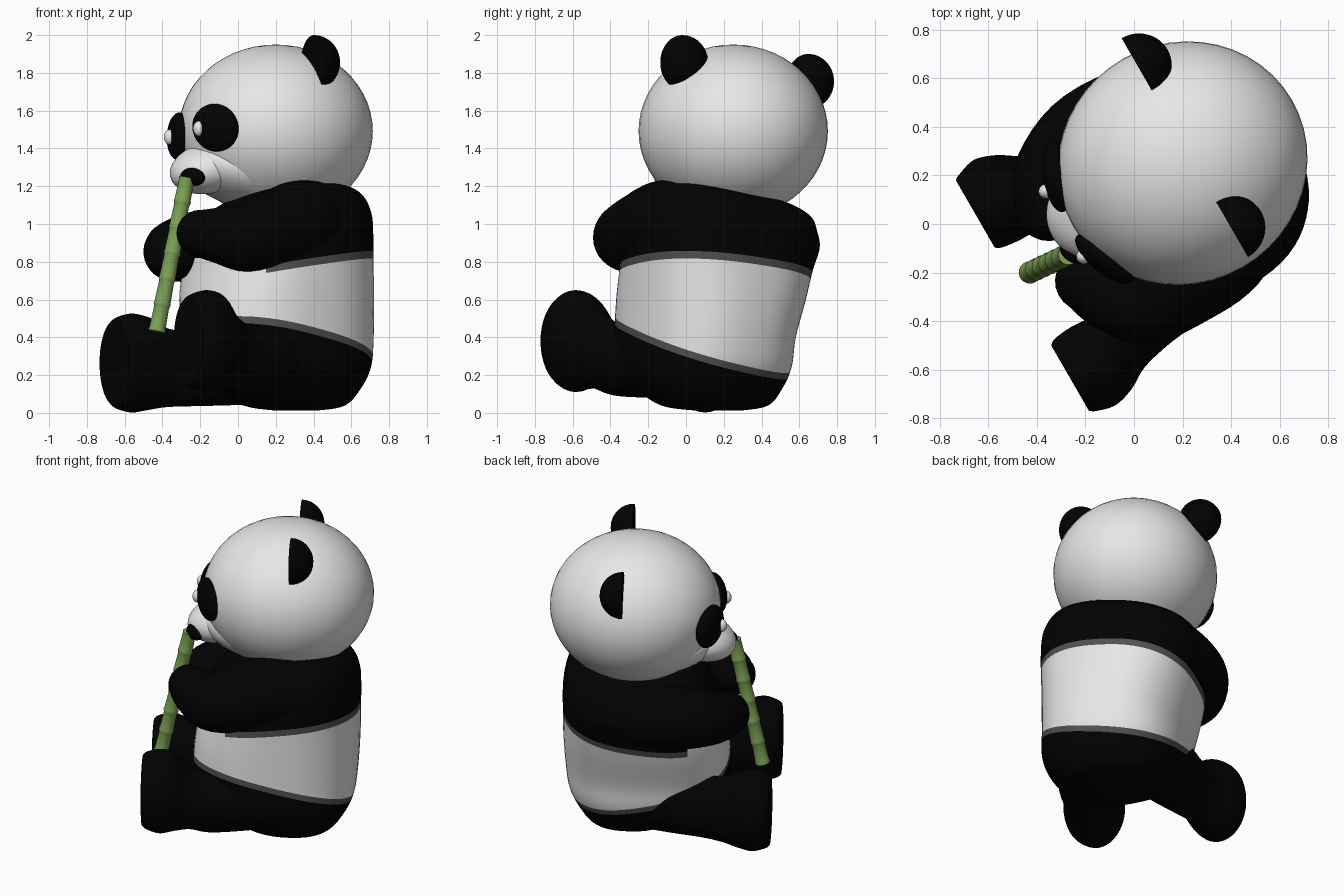
import bpy, bmesh, math
from mathutils import Vector, Matrix

if "Cube" in bpy.data.objects:
    bpy.data.objects.remove(bpy.data.objects["Cube"])


def material(name, r, g, b):
    m = bpy.data.materials.new(name)
    m.diffuse_color = (r, g, b, 1)
    m.use_nodes = True
    m.node_tree.nodes["Principled BSDF"].inputs["Base Color"].default_value = m.diffuse_color
    return m


BLACK = material("black fur", 0.0005, 0.0005, 0.0005)
WHITE = material("white fur", 0.8, 0.8, 0.8)
GREY = material("grey trim", 0.08, 0.08, 0.08)
GREEN = material("bamboo green", 0.2, 0.36, 0.09)

# Body frame: local x = forward, y = the animal's left side
FRAME = Matrix.Translation((0.2, 0.28, 0)) @ Matrix.Rotation(math.radians(210), 4, 'Z')


def finish(name, bm, *mats, angle=45):
    bmesh.ops.recalc_face_normals(bm, faces=bm.faces[:])
    me = bpy.data.meshes.new(name)
    bm.to_mesh(me)
    bm.free()
    for m in mats:
        me.materials.append(m)
    me.polygons.foreach_set("use_smooth", [True] * len(me.polygons))
    me.set_sharp_from_angle(angle=math.radians(angle))
    ob = bpy.data.objects.new(name, me)
    bpy.context.collection.objects.link(ob)
    return ob


def smooth(keys, n=5):
    """Catmull-Rom interpolation of a list of equal-length tuples."""
    out = []
    for i in range(len(keys) - 1):
        p0, p1, p2, p3 = (keys[max(i - 1, 0)], keys[i], keys[i + 1],
                          keys[min(i + 2, len(keys) - 1)])
        for k in range(n):
            t = k / n
            out.append(tuple(b + 0.5 * t * (c - a + t * (2 * a - 5 * b + 4 * c - d
                             + t * (3 * (b - c) + d - a)))
                             for a, b, c, d in zip(p0, p1, p2, p3)))
    return out + [tuple(keys[-1])]


def loft(rings):
    bm = bmesh.new()
    loops = [[bm.verts.new(p) for p in ring] for ring in rings]
    n = len(loops[0])
    for a, b in zip(loops, loops[1:]):
        for i in range(n):
            bm.faces.new((a[i], a[(i + 1) % n], b[(i + 1) % n], b[i]))
    bm.faces.new(loops[0])
    bm.faces.new(loops[-1])
    return bm


def circle(n, power=2.0):
    """Unit circle, or a squarer superellipse when power > 2."""
    def bend(v):
        return math.copysign(abs(v) ** (2 / power), v)
    return [(bend(math.cos(2 * math.pi * i / n)), bend(math.sin(2 * math.pi * i / n)))
            for i in range(n)]


def tube(points, n=32):
    """Round sections square to the path of (x, y, z, radius) points."""
    rings = []
    for i, p in enumerate(points):
        a = Vector(points[max(i - 1, 0)][:3])
        b = Vector(points[min(i + 1, len(points) - 1)][:3])
        t = (b - a).normalized()
        side = t.cross(Vector((0.1, 0, 1))).normalized()
        up = side.cross(t)
        rings.append([Vector(p[:3]) + (side * c + up * s) * p[3] for c, s in circle(n)])
    return loft(rings)


def rounded_tip(points):
    """Close the end of a path with a hemisphere."""
    end, prev = Vector(points[-1][:3]), Vector(points[-2][:3])
    t, r = (end - prev).normalized(), points[-1][3]
    tip = []
    for a in (15, 30, 45, 60, 75, 87):
        a = math.radians(a)
        tip.append((*(end + t * r * math.sin(a)), r * math.cos(a)))
    return points + tip


def ellipsoid(name, loc, size, mat, yaw=0, pitch=0, roll=0, half=False):
    bm = bmesh.new()
    bmesh.ops.create_uvsphere(bm, u_segments=48, v_segments=28, radius=1)
    if half:  # keep the back half, with a flat face forward
        cut = bmesh.ops.bisect_plane(bm, geom=bm.verts[:] + bm.edges[:] + bm.faces[:],
                                     plane_co=(0.001, 0, 0), plane_no=(1, 0, 0), clear_outer=True)
        edges = [e for e in cut["geom_cut"] if isinstance(e, bmesh.types.BMEdge)]
        bmesh.ops.edgeloop_fill(bm, edges=edges)
    turn = (Matrix.Rotation(math.radians(yaw), 4, 'Z') @ Matrix.Rotation(math.radians(pitch), 4, 'Y')
            @ Matrix.Rotation(math.radians(roll), 4, 'X'))
    bm.transform(FRAME @ Matrix.Translation(loc) @ turn @ Matrix.Diagonal((*size, 1)))
    return finish(name, bm, mat)


# Torso: leaning rings (centre forward, centre side, z, radius forward, radius side, side tilt)
torso = smooth([(-0.04, 0.15, 0.012, 0.10, 0.12, 0), (-0.02, 0.16, 0.04, 0.25, 0.28, 0),
                (0.03, 0.17, 0.14, 0.38, 0.38, 0), (0.07, 0.17, 0.25, 0.47, 0.43, 0),
                (0.08, 0.16, 0.40, 0.50, 0.44, 0), (0.07, 0.13, 0.60, 0.50, 0.47, 0),
                (0.05, 0.11, 0.76, 0.48, 0.49, 0.02), (0.03, 0.09, 0.90, 0.46, 0.51, 0.06),
                (0.01, 0.09, 1.02, 0.43, 0.49, 0.13), (-0.02, 0.07, 1.11, 0.355, 0.43, 0.18),
                (-0.03, 0.06, 1.16, 0.25, 0.30, 0.2), (-0.03, 0.06, 1.17, 0.1, 0.12, 0.2)])
bm = loft([[(u + ru * c, v + rv * s, z + k * rv * s) for c, s in circle(64, 2.4)]
           for u, v, z, ru, rv, k in torso])
bm.transform(FRAME)

# Fur boundaries: sloping planes z = a + b*x + c*y, each with a grey trim band;
# the chest between the arms stays white
LOWER, UPPER = (0.37, -0.104, -0.295), (0.735, 0.175, -0.055)
CHEST, CHEST_TOP = 0.36, 0.82
forward = (FRAME.to_3x3() @ Vector((1, 0, 0)))
planes = [((0, 0, a + o), (-b, -c, 1)) for (a, b, c), o in
          ((LOWER, 0), (LOWER, 0.038), (UPPER, 0), (UPPER, -0.04))]
planes += [(FRAME @ Vector((CHEST, 0, 0)), forward), ((0, 0, CHEST_TOP), (0, 0, 1))]
for co, no in planes:
    bmesh.ops.bisect_plane(bm, geom=bm.verts[:] + bm.edges[:] + bm.faces[:],
                           plane_co=co, plane_no=no)
inverse = FRAME.inverted()
for f in bm.faces:
    p = f.calc_center_median()
    low, high = (p.z - a - b * p.x - c * p.y for a, b, c in (LOWER, UPPER))
    if (inverse @ p).x > CHEST:
        high = p.z - CHEST_TOP
        high = high if high > 0 else -1
    f.material_index = 0 if low < 0 or high > 0 else 2 if low < 0.038 or high > -0.04 else 1
finish("torso", bm, BLACK, WHITE, GREY)

# Arms hugging forward
for name, path in (
    ("left_arm", [(0.48, 0.08, 1.0, 0.19), (0.35, -0.09, 1.01, 0.225), (0.2, -0.21, 0.965, 0.215),
                  (0.04, -0.31, 0.93, 0.185), (-0.1, -0.29, 0.94, 0.15), (-0.2, -0.235, 0.95, 0.125)]),
    ("right_arm", [(0.25, 0.5, 0.9, 0.17), (0.08, 0.475, 0.89, 0.2), (-0.18, 0.365, 0.88, 0.195),
                   (-0.33, 0.21, 0.86, 0.165), (-0.35, 0.07, 0.84, 0.14)])):
    finish(name, tube(rounded_tip(smooth(path))), BLACK)

# Legs with upright flat-soled feet: (forward, side, z, half width, half height)
LEGS = {
    "left_leg": [(0.0, 0.30, 0.27, 0.2, 0.2), (0.25, 0.40, 0.28, 0.21, 0.2),
                 (0.45, 0.48, 0.28, 0.165, 0.19), (0.57, 0.525, 0.325, 0.15, 0.2),
                 (0.66, 0.555, 0.375, 0.17, 0.25), (0.75, 0.565, 0.38, 0.185, 0.27),
                 (0.83, 0.56, 0.38, 0.172, 0.25), (0.858, 0.56, 0.38, 0.155, 0.23)],
    "right_leg": [(0.0, -0.02, 0.25, 0.2, 0.2), (0.25, -0.07, 0.25, 0.21, 0.21),
                  (0.45, -0.13, 0.235, 0.165, 0.2), (0.57, -0.18, 0.24, 0.15, 0.21),
                  (0.66, -0.21, 0.26, 0.175, 0.245), (0.75, -0.225, 0.264, 0.19, 0.262),
                  (0.83, -0.22, 0.264, 0.175, 0.245), (0.858, -0.22, 0.264, 0.16, 0.225)]}
for name, keys in LEGS.items():
    bm = loft([[(x, y + w * c, z + h * s) for c, s in circle(40)]
               for x, y, z, w, h in smooth(keys)])
    bm.transform(FRAME)
    finish(name, bm, BLACK)

# Head, jaw, muzzle and mouth
ellipsoid("head", (0.015, 0.026, 1.492), (0.52, 0.495, 0.458), WHITE)
ellipsoid("jaw", (0.22, 0.025, 1.265), (0.34, 0.31, 0.17), WHITE, pitch=-16)
ellipsoid("muzzle", (0.41, 0.02, 1.30), (0.225, 0.20, 0.135), WHITE, pitch=14)
ellipsoid("mouth", (0.575, 0.12, 1.25), (0.05, 0.07, 0.05), BLACK, yaw=35)

# Ears, eye patches and eyes, slightly higher on the left because the head is tilted
for side, s, ear_y, ear_z, dz in (("left", 1, 0.36, 1.855, 0.02), ("right", -1, -0.41, 1.755, -0.025)):
    ellipsoid(side + "_ear", (-0.025, ear_y, ear_z), (0.14, 0.135, 0.145), BLACK, half=True)
    ellipsoid(side + "_eye_patch", (0.487, 0.01 + 0.195 * s, 1.49 + dz), (0.06, 0.15, 0.125),
              BLACK, yaw=22 * s, pitch=-2, roll=-12 * s)
    ellipsoid(side + "_eye", (0.56, 0.155 * s, 1.485 + dz), (0.03, 0.03, 0.04), WHITE, yaw=15 * s)

# Bamboo stalk with swollen joints
top, end = Vector((-0.27, -0.125, 1.245)), Vector((-0.43, -0.2, 0.43))
stalk = []
SEGMENTS = 6
for i in range(SEGMENTS):
    for t, r in ((0.0, 0.043), (0.08, 0.040), (0.85, 0.043), (0.93, 0.046)):
        stalk.append((*top.lerp(end, (i + t) / SEGMENTS), r))
stalk.append((*end, 0.045))
finish("bamboo_stalk", tube(stalk, 24), GREEN, angle=35)
